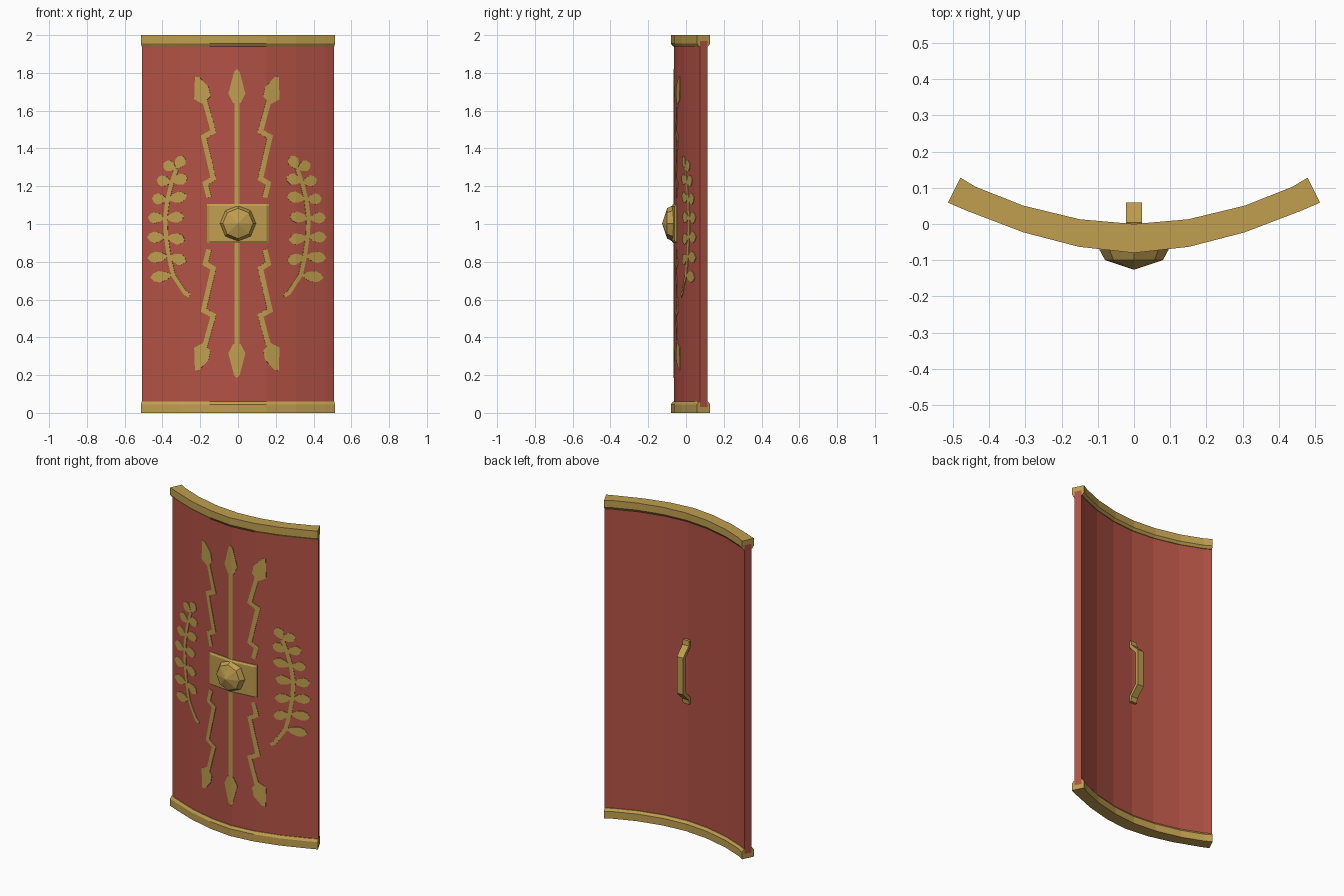
import bpy, bmesh, math
from mathutils import Vector

if "Cube" in bpy.data.objects:
    bpy.data.objects.remove(bpy.data.objects["Cube"])


def material(name, rgb):
    m = bpy.data.materials.new(name)
    m.diffuse_color = (*rgb, 1)
    m.use_nodes = True
    m.node_tree.nodes["Principled BSDF"].inputs["Base Color"].default_value = m.diffuse_color
    return m


RED = material("red", (0.448, 0.084, 0.059))
GOLD = material("gold", (0.523, 0.342, 0.078))


def finish(name, bm, mat, recalc=True):
    if recalc:
        bmesh.ops.recalc_face_normals(bm, faces=bm.faces)
    me = bpy.data.meshes.new(name)
    bm.to_mesh(me)
    bm.free()
    me.materials.append(mat)
    ob = bpy.data.objects.new(name, me)
    bpy.context.collection.objects.link(ob)
    return ob


def loft(name, rings, mat):
    """Skin equal-sized closed rings and cap both ends."""
    bm = bmesh.new()
    vs = [[bm.verts.new(p) for p in r] for r in rings]
    n = len(vs[0])
    for a, b in zip(vs, vs[1:]):
        for i in range(n):
            j = (i + 1) % n
            bm.faces.new((a[i], a[j], b[j], b[i]))
    bm.faces.new(vs[0])
    bm.faces.new(vs[-1])
    return finish(name, bm, mat)


# Curved plan: front and back outline of the rim, right half mirrored to the left
front = [(0, -0.08), (0.152, -0.063), (0.306, -0.023), (0.463, 0.037), (0.514, 0.059)]
back = [(0, 0.0), (0.150, 0.013), (0.307, 0.051), (0.438, 0.103), (0.480, 0.128)]


def mirrored(pts):
    return [(-x, y) for x, y in pts[:0:-1]] + pts


FRONT, BACK = mirrored(front), mirrored(back)


def plan(i, t):
    return Vector(FRONT[i]).lerp(Vector(BACK[i]), t)


def curved_bar(name, section, mat):
    """Sweep a (depth fraction, z) section along the curved plan."""
    loft(name, [[(*plan(i, t), z) for t, z in section] for i in range(len(FRONT))], mat)


T0, T1 = 0.2, 0.78
curved_bar("shield_body", [(T0, 0.03), (T1, 0.03), (T1, 1.97), (T0, 1.97)], RED)
rim = [(0, 0), (1, 0), (1, 0.045), (0.84, 0.06), (0.14, 0.06), (0, 0.045)]
curved_bar("bottom_rim", rim, GOLD)
curved_bar("top_rim", [(t, 2 - z) for t, z in rim], GOLD)

SURF = [plan(i, T0) for i in range(len(FRONT))]


def surface_y(x):
    """Depth of the body's front face at x."""
    for a, b in zip(SURF, SURF[1:]):
        if x <= b.x:
            break
    return a.y + (b.y - a.y) * (x - a.x) / (b.x - a.x)


# Central plate bent to the body
rings = []
for x, inset in ((-0.165, 0.007), (-0.152, 0), (0, 0), (0.152, 0), (0.165, 0.007)):
    y = surface_y(x)
    rings.append([(x, y + 0.005, 0.9), (x, y - 0.005, 0.9), (x, y - 0.012 + inset, 0.911),
                  (x, y - 0.012 + inset, 1.094), (x, y - 0.005, 1.105), (x, y + 0.005, 1.105)])
loft("boss_plate", rings, GOLD)

# Eight-sided boss with pointed centre
loft("boss", [[(r * math.cos(k * math.pi / 4), y, 1.003 + r * math.sin(k * math.pi / 4))
               for k in range(8)]
              for r, y in ((0.095, -0.05), (0.095, -0.072), (0.08, -0.1), (0.002, -0.126))], GOLD)

# Grip on the back
half = [(-0.022, 0.80), (0.0, 0.80), (0.004, 0.83), (0.06, 0.885)]
inner = [(0.038, 0.897), (-0.012, 0.842), (-0.022, 0.842)]
flip = lambda pts: [(y, 2 - z) for y, z in reversed(pts)]
profile = half + flip(half) + flip(inner) + inner
loft("grip", [[(x, y, z) for y, z in profile] for x in (-0.022, 0.022)], GOLD)


def ribbon(pts, w):
    """Quads of a mitred stroke of width w along pts."""
    pts = [Vector(p) for p in pts]
    sides = []
    for i, p in enumerate(pts):
        d0 = (p - pts[max(i - 1, 0)]).normalized()
        d1 = (pts[min(i + 1, len(pts) - 1)] - p).normalized()
        d0, d1 = (d0 if i else d1), (d1 if i < len(pts) - 1 else d0)
        n0, n1 = Vector((-d0.y, d0.x)), Vector((-d1.y, d1.x))
        m = (n0 + n1).normalized()
        m *= w / 2 / max(m.dot(n0), 0.5)
        sides.append((p + m, p - m))
    return [[a[0], a[1], b[1], b[0]] for a, b in zip(sides, sides[1:])]


def leaf(root, tip, w):
    a, b = Vector(root), Vector(tip)
    d = b - a
    n = Vector((-d.y, d.x)).normalized() * w / 2
    return [a, a + d * 0.3 + n * 0.7, a + d * 0.62 + n, a + d * 0.85 + n * 0.7, b,
            a + d * 0.85 - n * 0.7, a + d * 0.62 - n, a + d * 0.3 - n * 0.7]


def painted(name, polys):
    """Thin plates cut at the body's creases and laid on its front."""
    bm = bmesh.new()
    for poly in polys:
        bm.faces.new([bm.verts.new((p[0], 0, p[1])) for p in poly])
    bmesh.ops.triangulate(bm, faces=bm.faces[:])
    for s in SURF:
        bmesh.ops.bisect_plane(bm, geom=bm.verts[:] + bm.edges[:] + bm.faces[:],
                               plane_co=(s.x, 0, 0), plane_no=(1, 0, 0))
    for v in bm.verts:
        v.co.y = surface_y(v.co.x) - 0.003
    bm.normal_update()
    for f in bm.faces:
        if f.normal.y > 0:
            f.normal_flip()
    ob = finish(name, bm, GOLD, recalc=False)
    mod = ob.modifiers.new("thin", "SOLIDIFY")
    mod.thickness, mod.offset = 0.005, -1


def mirror_x(polys):
    return polys + [[(-p[0], p[1]) for p in q] for q in polys]


def mirror_z(polys):
    return polys + [[(p[0], 2.005 - p[1]) for p in q] for q in polys]


def shift(polys):
    return [[(p[0] - 0.006, p[1]) for p in q] for q in polys]


# Straight double-ended arrow
head = [(0, 1.82), (0.015, 1.805), (0.045, 1.69), (0.02, 1.64),
        (-0.02, 1.64), (-0.045, 1.69), (-0.015, 1.805)]
painted("centre_arrow", shift(mirror_z([head]) + ribbon([(0, 0.33), (0, 1.67)], 0.027)))

# Four zigzag bolts
bolt_head = [(0.222, 1.78), (0.226, 1.66), (0.18, 1.635), (0.14, 1.675), (0.15, 1.725), (0.2, 1.778)]
zigzag = ribbon([(0.172, 1.66), (0.125, 1.49), (0.176, 1.462), (0.125, 1.24),
                 (0.167, 1.215), (0.148, 1.14)], 0.027)
painted("zigzag_bolts", shift(mirror_x(mirror_z([bolt_head] + zigzag))))

# Two leafy branches
stem = [(0.25, 0.62), (0.275, 0.635), (0.338, 0.73), (0.36, 0.83), (0.375, 0.93), (0.38, 1.03),
        (0.367, 1.13), (0.345, 1.22), (0.32, 1.29)]
outer = [(0.458, 0.715), (0.473, 0.82), (0.475, 0.93), (0.472, 1.035),
         (0.45, 1.135), (0.425, 1.235), (0.39, 1.32)]
inner_tips = [(0.268, 0.80), (0.275, 0.915), (0.28, 1.04), (0.265, 1.15), (0.262, 1.25), (0.285, 1.36)]
branch = ribbon(stem, 0.022)
branch += [leaf(stem[i + 2], t, 0.06) for i, t in enumerate(outer)]
branch += [leaf(stem[i + 3], t, 0.06) for i, t in enumerate(inner_tips)]
painted("leafy_branches", shift(mirror_x(branch)))
